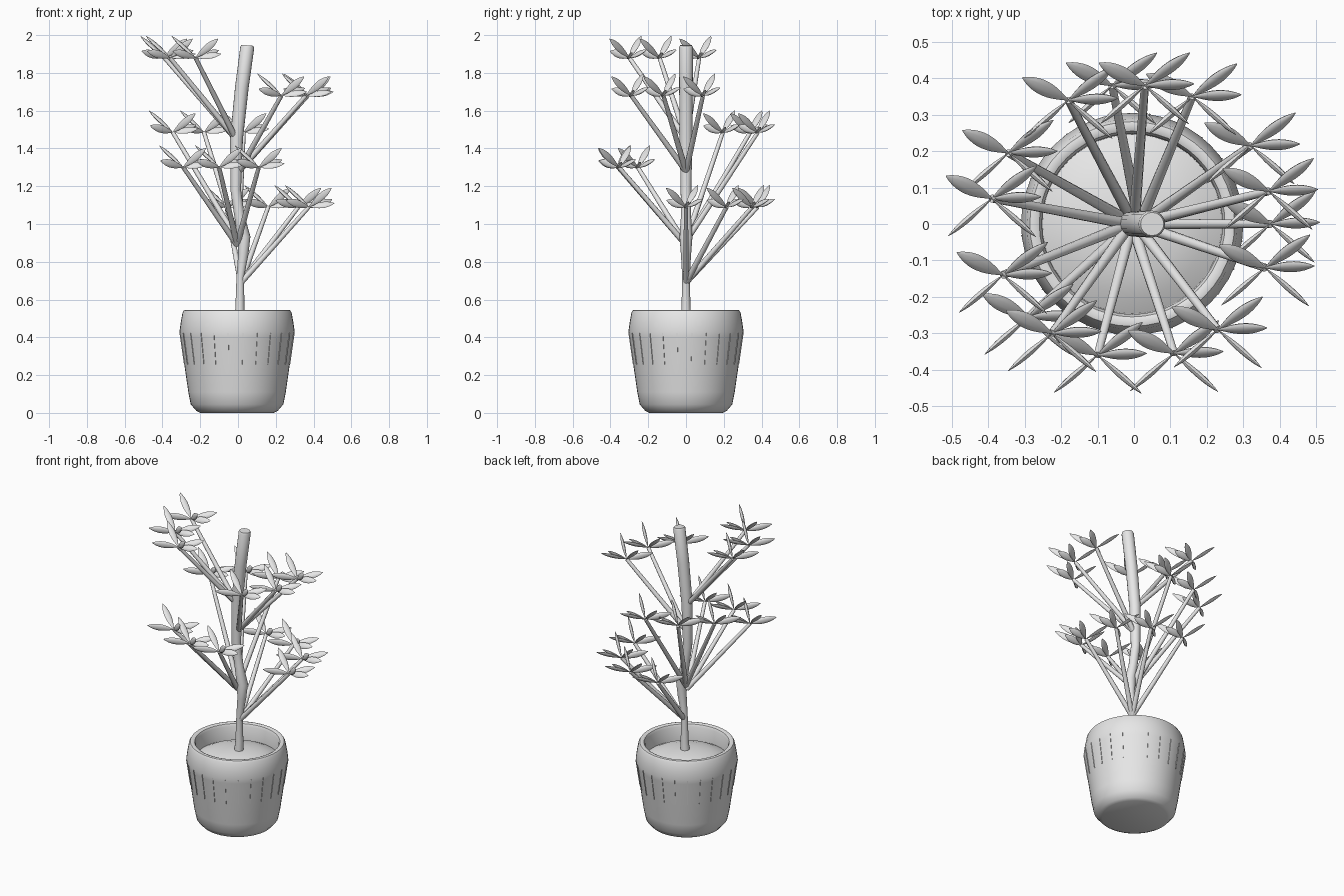
import bpy, bmesh, math
from mathutils import Vector, Matrix

cube = bpy.data.objects.get("Cube")
if cube:
    bpy.data.objects.remove(cube, do_unlink=True)

GREY = (0.8, 0.8, 0.8, 1)
mat = bpy.data.materials.new("light_grey")
mat.use_nodes = True
mat.diffuse_color = GREY
mat.node_tree.nodes["Principled BSDF"].inputs["Base Color"].default_value = GREY


def finish(name, bm, angle=40):
    """Turn a bmesh into a smooth shaded object."""
    bmesh.ops.recalc_face_normals(bm, faces=bm.faces)
    mesh = bpy.data.meshes.new(name)
    bm.to_mesh(mesh)
    bm.free()
    mesh.materials.append(mat)
    obj = bpy.data.objects.new(name, mesh)
    bpy.context.collection.objects.link(obj)
    bpy.ops.object.select_all(action="DESELECT")
    obj.select_set(True)
    bpy.context.view_layer.objects.active = obj
    bpy.ops.object.shade_smooth_by_angle(angle=math.radians(angle))
    return obj


def skin(bm, rings):
    """Bridge equal rings of points and cap both ends."""
    loops = [[bm.verts.new(p) for p in ring] for ring in rings]
    n = len(loops[0])
    for a, b in zip(loops, loops[1:]):
        for i in range(n):
            j = (i + 1) % n
            bm.faces.new((a[i], a[j], b[j], b[i]))
    bm.faces.new(loops[0][::-1])
    bm.faces.new(loops[-1])


def ellipse(centre, u, v, ru, rv, n):
    return [centre + u * ru * math.cos(math.tau * i / n)
            + v * rv * math.sin(math.tau * i / n) for i in range(n)]


def lathe(name, profile, x=0, n=48):
    bm = bmesh.new()
    X, Y = Vector((1, 0, 0)), Vector((0, 1, 0))
    skin(bm, [ellipse(Vector((x, 0, z)), X, Y, r, r, n) for r, z in profile])
    return finish(name, bm)


def stalk(bm, points, radii, n=12):
    """Round tube along points lying near one plane."""
    pts = [Vector(p) for p in points]
    rings = []
    for i, p in enumerate(pts):
        d = (pts[min(i + 1, len(pts) - 1)] - pts[max(i - 1, 0)]).normalized()
        u = Vector((0, 1, 0)).cross(d).normalized()
        rings.append(ellipse(p, u, d.cross(u), radii[i], radii[i], n))
    skin(bm, rings)


# Pot with rounded rim and hollow inside
POT_X = -0.005
lathe("pot", [(0.195, 0), (0.215, 0.01), (0.245, 0.045), (0.258, 0.11), (0.3, 0.4),
              (0.305, 0.43), (0.298, 0.48), (0.289, 0.53), (0.281, 0.543),
              (0.268, 0.546), (0.255, 0.54), (0.248, 0.525), (0.246, 0.42)], POT_X)

# Domed soil
lathe("soil", [(0.248, 0.42), (0.248, 0.435), (0.2, 0.46), (0.14, 0.479),
               (0.07, 0.489), (0.005, 0.492)], POT_X)

# Fine vertical ribs on the pot wall
bm = bmesh.new()
lean = math.atan2(0.042, 0.29)
for i in range(24):
    m = (Matrix.Translation((POT_X, 0, 0)) @ Matrix.Rotation(math.tau * (i + 0.4) / 24, 4, "Z")
         @ Matrix.Translation((0.2905, 0, 0.34)) @ Matrix.Rotation(lean, 4, "Y")
         @ Matrix.Diagonal((0.008, 0.004, 0.17, 1)))
    bmesh.ops.create_cube(bm, size=1, matrix=m)
finish("pot_ribs", bm)

# Crooked trunk with a slightly rounded top
bm = bmesh.new()
stalk(bm, [(0.005, 0, 0.46), (0.01, 0, 0.55), (0.012, 0, 0.72), (0.028, 0, 0.84),
           (0.032, 0, 0.93), (0.008, 0, 1.04), (-0.012, 0, 1.18), (-0.008, 0, 1.45),
           (0.02, 0, 1.72), (0.049, 0, 1.935), (0.05, 0, 1.946)],
      [0.03, 0.024, 0.02, 0.027, 0.034, 0.027, 0.028, 0.034, 0.036, 0.037, 0.032], 16)
finish("trunk", bm, 60)

# One tuft of five leaves: tip and facing of each blade
LEAVES = [((-0.126, 0.062, 0.115), (0.6, -0.35, 0.7)),
          ((0.123, 0.09, 0.04), (0.1, -0.8, 0.6)),
          ((0.135, 0.005, 0.02), (0, -0.75, 0.65)),
          ((0.12, -0.105, 0.1), (0.64, 0.77, 0)),
          ((-0.12, -0.103, 0.035), (0.62, -0.78, 0))]
bm = bmesh.new()
for tip, facing in LEAVES:
    tip = Vector(tip)
    side = Vector(facing).cross(tip).normalized()
    up = tip.cross(side).normalized()
    rings = []
    for k in range(11):
        t = k / 10
        w = 0.021 * math.sin(math.pi * t ** 1.15) ** 0.75 if 0 < k < 10 else 0
        w = max(w, 0.0015)
        rings.append(ellipse(tip * t, side, up, w, w * 0.42, 10))
    skin(bm, rings)
tuft = finish("leaf_tuft", bm, 60)

# Branch tiers: root on the trunk, tuft height, tuft positions
TIERS = [((0.015, 0, 0.69), 1.09, [(-0.06, 0.38), (0.16, 0.35), (0.32, 0.215), (0.375, 0)]),
         ((-0.005, 0, 0.89), 1.3, [(-0.29, -0.255), (-0.1, -0.36), (0.11, -0.355)]),
         ((0, 0, 0.91), 1.485, [(-0.345, 0.195), (-0.18, 0.34), (0.03, 0.38)]),
         ((0.005, 0, 1.28), 1.68, [(0.23, -0.29), (0.36, -0.12), (0.37, 0.09)]),
         ((-0.01, 0, 1.45), 1.88, [(-0.225, -0.3), (-0.36, -0.14), (-0.39, 0.07)])]
bm = bmesh.new()
tufts = []
for root, z, spots in TIERS:
    for x, y in spots:
        end = Vector((x, y, z))
        stalk(bm, [root, end], [0.016, 0.011], 10)
        copy = tuft if not tufts else bpy.data.objects.new("leaf_tuft", tuft.data)
        if tufts:
            bpy.context.collection.objects.link(copy)
        copy.location = end
        tufts.append(copy)
finish("branches", bm)
